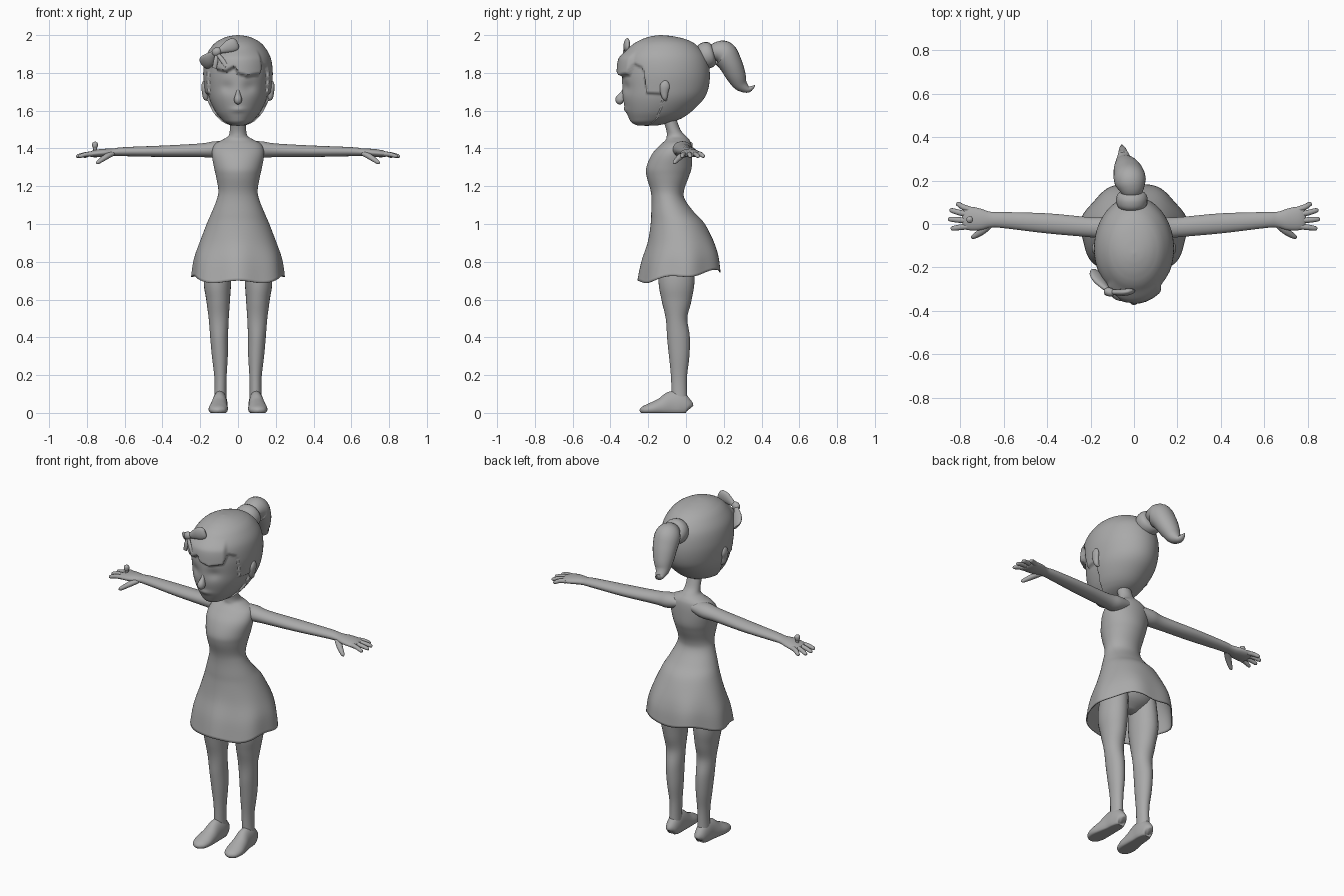
import bpy, bmesh, math
from mathutils import Vector

grey = bpy.data.materials.new("plain_grey")
grey.diffuse_color = (0.4, 0.4, 0.4, 1)


def spline(keys, steps):
    """Smoothly interpolate tuples with a Catmull-Rom curve."""
    out = []
    for i in range(len(keys) - 1):
        p0, p1, p2 = keys[max(i - 1, 0)], keys[i], keys[i + 1]
        p3 = keys[min(i + 2, len(keys) - 1)]
        for s in range(steps):
            t = s / steps
            out.append([0.5 * (2 * b + (c - a) * t + (2 * a - 5 * b + 4 * c - d) * t * t
                               + (3 * b - a - 3 * c + d) * t ** 3)
                        for a, b, c, d in zip(p0, p1, p2, p3)])
    return out + [list(keys[-1])]


def skin(name, rings, cap_start=True, cap_end=True):
    """Bridge rings of points into one smooth object."""
    bm = bmesh.new()
    loops = [[bm.verts.new(p) for p in r] for r in rings]
    n = len(loops[0])
    for a, b in zip(loops, loops[1:]):
        for i in range(n):
            j = (i + 1) % n
            bm.faces.new((a[i], a[j], b[j], b[i]))
    if cap_start:
        bm.faces.new(loops[0])
    if cap_end:
        bm.faces.new(loops[-1])
    bmesh.ops.recalc_face_normals(bm, faces=bm.faces)
    me = bpy.data.meshes.new(name)
    bm.to_mesh(me)
    bm.free()
    for p in me.polygons:
        p.use_smooth = True
    me.set_sharp_from_angle(angle=math.radians(60))
    me.materials.append(grey)
    ob = bpy.data.objects.new(name, me)
    bpy.context.collection.objects.link(ob)
    return ob


def tube(name, keys, ref, side=1, segs=20, steps=5, floor=None):
    """Sweep ellipses along keys of (x, y, z, radius_u, radius_v)."""
    pts = spline(keys, steps)
    pos = [Vector(p[:3]) for p in pts]
    rings = []
    for i, p in enumerate(pts):
        t = (pos[min(i + 1, len(pos) - 1)] - pos[max(i - 1, 0)]).normalized()
        u = Vector(ref).cross(t).normalized()
        v = t.cross(u)
        ring = []
        for k in range(segs):
            a = 2 * math.pi * k / segs
            q = pos[i] + u * (max(p[3], .002) * math.cos(a)) + v * (max(p[4], .002) * math.sin(a))
            if floor is not None:
                q.z = max(q.z, floor)
            ring.append((q.x * side, q.y, q.z))
        rings.append(ring)
    return skin(name, rings)


def stack(name, keys, deform, segs, steps, cap_end=True):
    """Stack horizontal ovals from keys of (z, half_width, front_y, back_y)."""
    rings = []
    for z, hw, yf, yb in spline(keys, steps):
        cy, ry = (yf + yb) / 2, (yb - yf) / 2
        ring = []
        for k in range(segs):
            a = 2 * math.pi * k / segs - math.pi
            ring.append(deform(hw * math.sin(a), -ry * math.cos(a), z, a, cy, hw))
        rings.append(ring)
    return skin(name, rings, True, cap_end)


X, Y, Z = (1, 0, 0), (0, 1, 0), (0, 0, 1)

# Head with raised hair: hairline height by angle from the face direction
hairline = [(-180, 1.5), (-97, 1.5), (-90, 1.68), (-67, 1.685), (-60, 1.82), (-46, 1.845),
            (-38, 1.81), (-20, 1.80), (-6, 1.825), (0, 1.79), (15, 1.775), (38, 1.785),
            (46, 1.84), (60, 1.82), (67, 1.685), (90, 1.68), (97, 1.5), (180, 1.5)]


def smooth(t):
    t = min(max(t, 0), 1)
    return t * t * (3 - 2 * t)


def head_shape(x, y, z, a, cy, hw):
    d = math.degrees(a)
    line = 1.5
    for (a0, z0), (a1, z1) in zip(hairline, hairline[1:]):
        if a0 <= d <= a1:
            line = z0 + (z1 - z0) * (d - a0) / (a1 - a0)
            break
    puff = 0.014 + 0.016 * smooth((46 - abs(d)) / 8) * smooth((1.93 - z) / 0.06)
    off = puff * smooth((z - line) / 0.016) * min(1, hw / 0.1)
    r = math.hypot(x, y) or 1
    x, y = x * (1 + off / r), y * (1 + off / r) + cy
    if y < -0.2:  # eye hollows and lips
        y += 0.010 * math.exp(-((abs(x) - .06) / .035) ** 2 - ((z - 1.725) / .03) ** 2)
        y -= 0.008 * math.exp(-(x / .04) ** 2 - ((z - 1.605) / .015) ** 2)
    return x, y, z


head_keys = [(1.52, .006, -.215, -.20), (1.523, .035, -.26, -.15), (1.538, .068, -.288, -.09),
             (1.56, .092, -.302, -.035), (1.60, .122, -.318, .02), (1.66, .15, -.333, .078),
             (1.72, .163, -.337, .105), (1.80, .17, -.338, .112), (1.88, .159, -.326, .095),
             (1.94, .125, -.28, .05), (1.975, .085, -.228, -.005), (1.993, .045, -.18, -.07),
             (2.0, .004, -.14, -.13)]
stack("head_and_hair", head_keys, head_shape, 160, 9)

# Nose
tube("nose", [(0, -.326, 1.715, .006, .008), (0, -.335, 1.69, .012, .014),
              (0, -.347, 1.662, .021, .026), (0, -.344, 1.645, .017, .02),
              (0, -.338, 1.637, .003, .003)], Y)

# Hair tie and ponytail
tube("hair_tie", [(-.01, .07, 1.885, .05, .055), (-.01, .09, 1.89, .068, .07),
                  (-.01, .12, 1.895, .07, .072), (-.01, .142, 1.90, .058, .06),
                  (-.01, .15, 1.902, .03, .03)], X)
tube("ponytail", [(-.01, .13, 1.90, .035, .04), (-.012, .165, 1.91, .055, .06),
                  (-.018, .20, 1.90, .07, .073), (-.025, .235, 1.85, .062, .07),
                  (-.035, .263, 1.79, .053, .058), (-.045, .288, 1.74, .038, .04),
                  (-.05, .325, 1.713, .019, .024), (-.054, .35, 1.722, .01, .014),
                  (-.056, .365, 1.735, .002, .003)], X, segs=24)

# Hair bow: two loops, knot and two ribbon ends
tube("bow_loop_inner", [(-.115, -.31, 1.91, .01, .01), (-.085, -.315, 1.923, .02, .013),
                        (-.045, -.315, 1.942, .034, .016), (-.015, -.31, 1.952, .034, .014),
                        (-.002, -.306, 1.957, .018, .005)], Y)
tube("bow_loop_outer", [(-.115, -.31, 1.91, .01, .01), (-.135, -.29, 1.893, .022, .013),
                        (-.16, -.26, 1.868, .036, .016), (-.178, -.23, 1.85, .036, .014),
                        (-.187, -.21, 1.842, .018, .005)], Y)
tube("bow_knot", [(-.135, -.305, 1.9, .004, .004), (-.128, -.308, 1.904, .019, .016),
                  (-.112, -.314, 1.912, .023, .02), (-.098, -.316, 1.92, .017, .015),
                  (-.09, -.316, 1.924, .004, .004)], Y)
for i, (ex, ey, ez) in enumerate([(-.06, -.352, 1.835), (-.125, -.325, 1.825)]):
    tube("bow_ribbon_%d" % i, [(-.112, -.315, 1.905, .008, .006),
                               ((ex - .11) / 2, (ey - .325) / 2, (ez + 1.905) / 2, .012, .007),
                               (ex, ey, ez, .011, .004)], Y)


# Neck, torso and flared dress with a tilted wavy hem
def dress_shape(x, y, z, a, cy, hw):
    f = smooth((1.0 - z) / 0.3)
    w = 1 + 0.025 * f * math.cos(7 * a)
    y = y * w + cy
    return x * w, y, z + f * (0.14 * (y + .25) + 0.010 * math.cos(5 * a) - .008)


dress = stack("torso_and_dress", [
    (1.57, .042, -.13, -.055), (1.50, .043, -.105, -.03), (1.465, .052, -.102, .0),
    (1.445, .085, -.108, .018), (1.42, .125, -.135, .028), (1.37, .138, -.18, .032),
    (1.30, .127, -.21, .03), (1.25, .116, -.208, .015), (1.18, .104, -.188, -.01),
    (1.13, .112, -.182, -.006), (1.06, .14, -.184, .045), (1.0, .166, -.187, .10),
    (0.90, .202, -.202, .147), (0.80, .232, -.232, .175), (0.70, .246, -.252, .188)],
    dress_shape, 84, 5, cap_end=False)
mod = dress.modifiers.new("cloth_thickness", "SOLIDIFY")
mod.thickness = 0.006
mod.offset = -1

# Hips hidden beneath the dress
tube("hips", [(0, -.045, 1.03, .05, .04), (0, -.045, .98, .12, .08), (0, -.045, .90, .165, .105),
              (0, -.045, .82, .13, .09), (0, -.045, .77, .04, .03)], Y, segs=32)

for side, tag in ((1, "left"), (-1, "right")):
    # Arm and palm
    tube(tag + "_arm", [
        (.05, -.02, 1.405, .045, .032), (.12, -.018, 1.395, .052, .043), (.2, -.015, 1.39, .046, .036),
        (.4, .003, 1.385, .046, .030), (.6, .018, 1.383, .037, .024), (.66, .02, 1.38, .036, .020),
        (.71, .021, 1.377, .050, .021), (.76, .026, 1.372, .054, .019),
        (.785, .028, 1.369, .044, .012), (.79, .028, 1.368, .01, .004)], Z, side, 28)
    # Fingers
    for i, (y0, tx, ty) in enumerate([(.066, .82, .09), (.042, .85, .062),
                                      (.015, .857, .022), (-.010, .845, -.02)]):
        ends = [(.755, y0, 1.372, .014, .013), (.755 + (tx - .755) * .5, (y0 + ty) / 2, 1.369, .013, .012),
                (tx - .012, ty, 1.360, .011, .010), (tx - .003, ty, 1.356, .007, .006),
                (tx, ty, 1.355, .002, .002)]
        tube("%s_finger_%d" % (tag, i), ends, Z, side, 12, 4)
    # Thumb
    tube(tag + "_thumb", [(.665, .0, 1.374, .018, .014), (.695, -.028, 1.358, .018, .015),
                          (.722, -.048, 1.340, .014, .013), (.742, -.06, 1.326, .010, .010),
                          (.75, -.064, 1.320, .002, .002)], Z, side, 12, 4)
    # Leg
    tube(tag + "_leg", [
        (.09, -.045, .95, .06, .08), (.108, -.05, .72, .073, .096), (.105, -.05, .6, .063, .08),
        (.102, -.05, .5, .053, .057), (.1, -.04, .4, .047, .06), (.096, -.036, .3, .042, .054),
        (.093, -.037, .2, .033, .043), (.093, -.036, .12, .031, .041),
        (.095, -.033, .04, .034, .042)], Y, side, 28)
    # Shoe with flat sole
    tube(tag + "_shoe", [
        (.095, .020, .022, .012, .018), (.095, .010, .03, .030, .042), (.095, -.03, .038, .039, .075),
        (.097, -.08, .038, .041, .075), (.101, -.13, .028, .047, .052), (.105, -.18, .02, .051, .036),
        (.106, -.22, .014, .041, .024), (.106, -.238, .01, .022, .014),
        (.106, -.244, .008, .004, .004)], Z, side, 28, 5, floor=0.0)
    # Ear
    tube(tag + "_ear", [(.160, -.105, 1.655, .004, .004), (.170, -.112, 1.668, .014, .014),
                        (.177, -.115, 1.70, .014, .022), (.181, -.112, 1.73, .013, .026),
                        (.180, -.108, 1.752, .008, .016), (.176, -.106, 1.758, .002, .003)],
         Y, side, 16)

# Ring stone on the right hand
tube("ring_stone", [(-.757, .02, 1.38, .010, .010), (-.757, .02, 1.40, .010, .010),
                    (-.757, .02, 1.412, .015, .015), (-.757, .02, 1.428, .014, .014),
                    (-.757, .02, 1.436, .003, .003)], Y, 1, 14)
